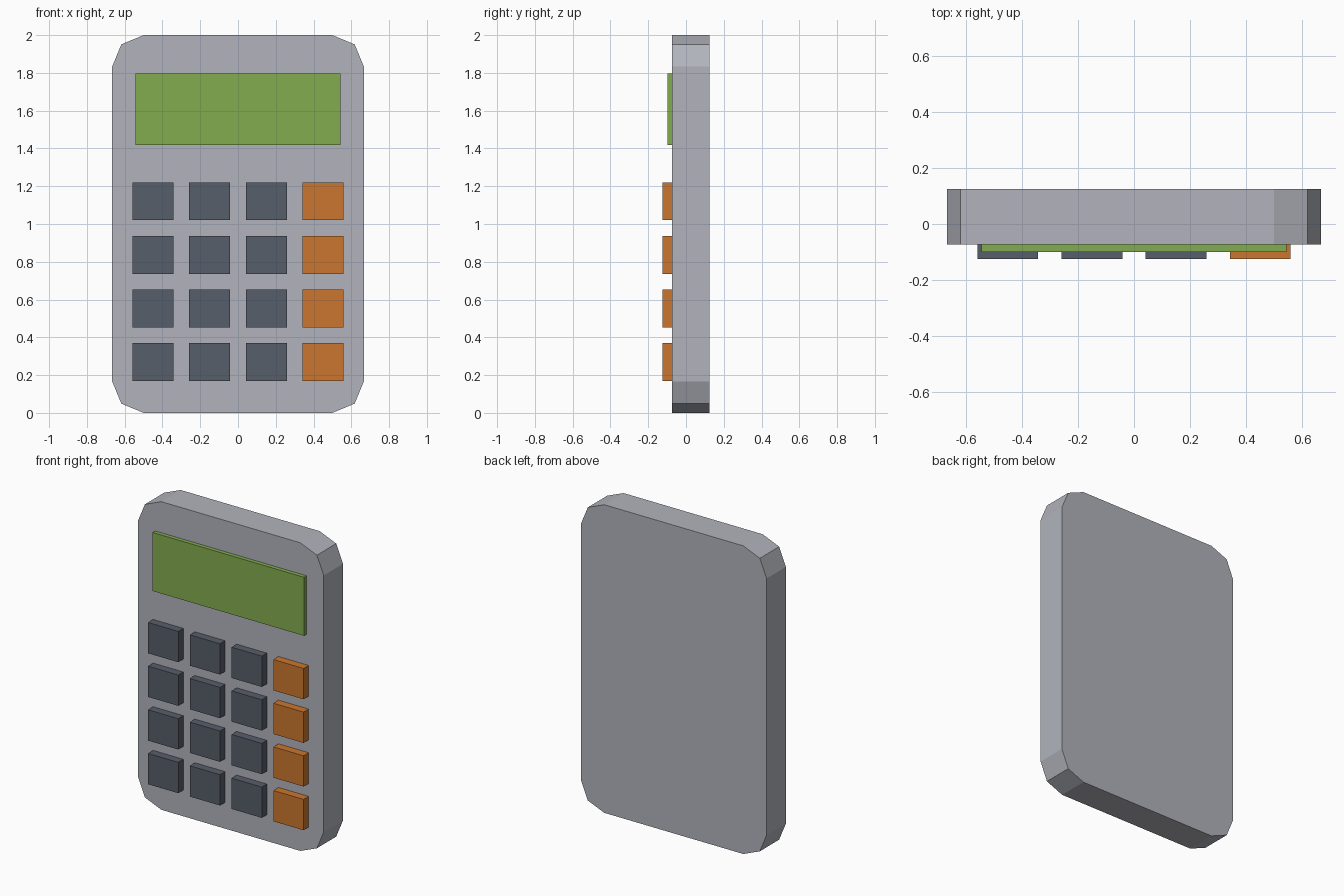
import bpy, bmesh, math

if "Cube" in bpy.data.objects:
    bpy.data.objects.remove(bpy.data.objects["Cube"])


def material(name, r, g, b):
    """Flat colour from 0-255 sRGB values."""
    lin = [((c / 255 + 0.055) / 1.055) ** 2.4 for c in (r, g, b)]
    mat = bpy.data.materials.new(name)
    mat.diffuse_color = (*lin, 1.0)
    mat.use_nodes = True
    mat.node_tree.nodes["Principled BSDF"].inputs["Base Color"].default_value = mat.diffuse_color
    return mat


GREY = material("light_grey", 178, 180, 188)
GREEN = material("display_green", 130, 172, 79)
SLATE = material("dark_slate", 87, 94, 106)
ORANGE = material("orange", 202, 118, 46)

FRONT, BACK = -0.073, 0.125      # faces of the casing
EMBED = 0.005                    # how far parts sink into the casing


def slab(name, profile, y0, y1, mat):
    """Extrude an x-z outline from y0 to y1."""
    bm = bmesh.new()
    face = bm.faces.new([bm.verts.new((x, y0, z)) for x, z in profile])
    ext = bmesh.ops.extrude_face_region(bm, geom=[face])
    verts = [v for v in ext["geom"] if isinstance(v, bmesh.types.BMVert)]
    bmesh.ops.translate(bm, verts=verts, vec=(0, y1 - y0, 0))
    bmesh.ops.recalc_face_normals(bm, faces=bm.faces)
    mesh = bpy.data.meshes.new(name)
    bm.to_mesh(mesh)
    bm.free()
    mesh.materials.append(mat)
    obj = bpy.data.objects.new(name, mesh)
    bpy.context.collection.objects.link(obj)
    return obj


def rect(cx, cz, w, h):
    return [(cx + sx * w / 2, cz + sz * h / 2)
            for sx, sz in ((-1, -1), (1, -1), (1, 1), (-1, 1))]


def rounded_rect(cx, cz, w, h, r, steps):
    pts = []
    for i, (sx, sz) in enumerate(((1, 1), (-1, 1), (-1, -1), (1, -1))):
        for k in range(steps + 1):
            a = math.pi / 2 * (i + k / steps)
            pts.append((cx + sx * (w / 2 - r) + r * math.cos(a),
                        cz + sz * (h / 2 - r) + r * math.sin(a)))
    return pts


# Casing with two-step rounded corners
slab("casing", rounded_rect(0, 1, 1.333, 2, 0.167, 2), FRONT, BACK, GREY)

# Display plate
slab("display", rect(0, 1.608, 1.086, 0.38), -0.099, FRONT + EMBED, GREEN)

# Keypad: three number columns and one function column
for row in range(4):
    for col in range(4):
        is_function = col == 3
        slab(f"{'function' if is_function else 'number'}_key_{row + 1}_{col + 1}",
             rect(-0.45 + 0.3 * col, 0.27 + 0.2833 * row, 0.217, 0.2),
             -0.125, FRONT + EMBED, ORANGE if is_function else SLATE)
